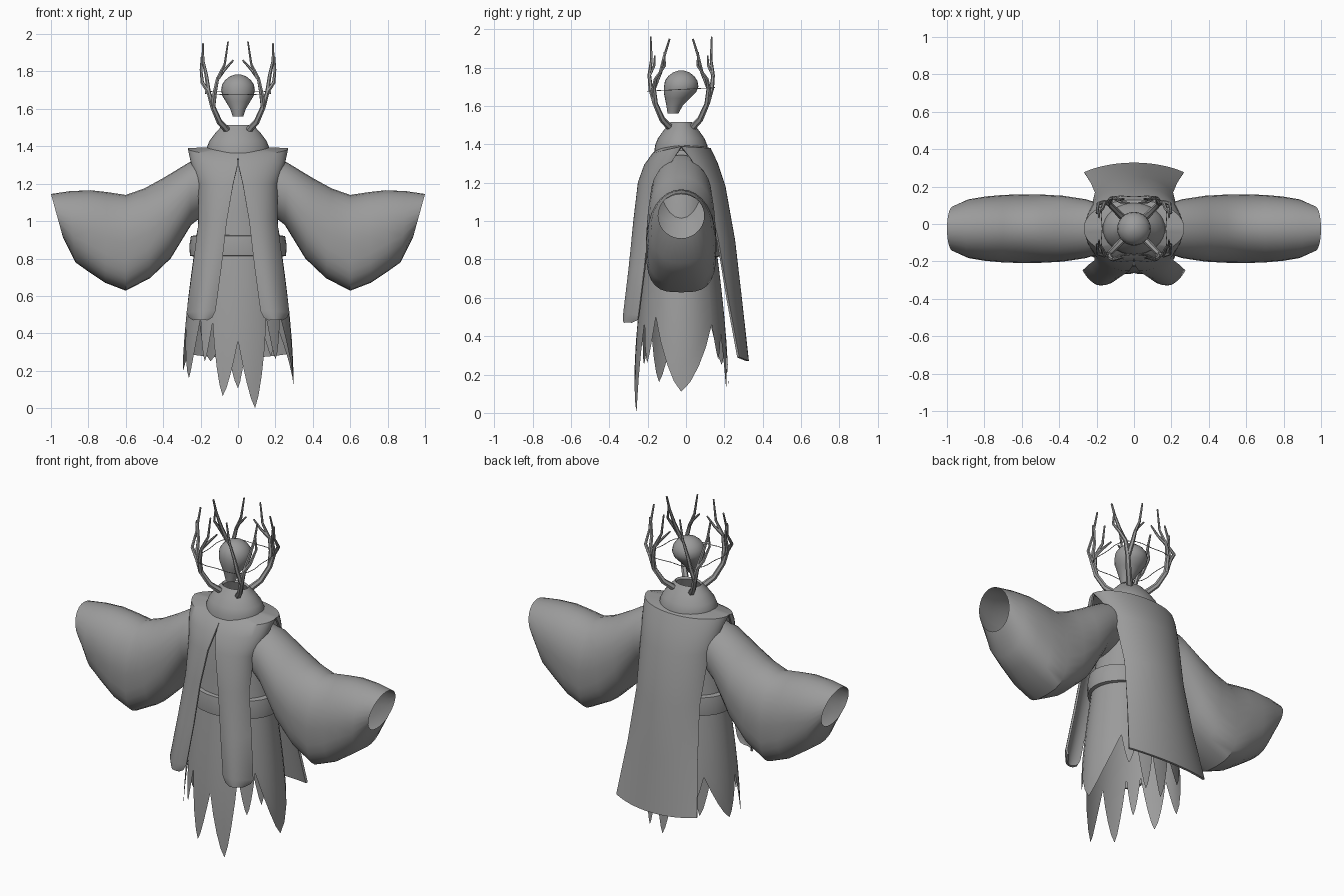
import bpy, bmesh
from math import sin, cos, pi, radians

if "Cube" in bpy.data.objects:
    bpy.data.objects.remove(bpy.data.objects["Cube"])

CY = -0.025  # depth of the body axis

grey = bpy.data.materials.new("plain_grey")
grey.use_nodes = True
colour = (0.33, 0.33, 0.33, 1)
grey.diffuse_color = colour
grey.node_tree.nodes["Principled BSDF"].inputs["Base Color"].default_value = colour


def finish(obj, angle=40):
    """Apply curves and modifiers, then smooth the shading."""
    bpy.ops.object.select_all(action='DESELECT')
    obj.select_set(True)
    bpy.context.view_layer.objects.active = obj
    bpy.ops.object.convert(target='MESH')
    bpy.ops.object.shade_smooth_by_angle(angle=radians(angle))


def loft(name, *sheets, closed=True, caps=False, mirror=False, thickness=0.0, angle=40):
    """Skin lists of point rows into sheets or tubes welded where they meet."""
    bm = bmesh.new()
    for rows in sheets:
        grid = [[bm.verts.new(p) for p in row] for row in rows]
        n = len(grid[0])
        for a, b in zip(grid, grid[1:]):
            for i in range(n if closed else n - 1):
                j = (i + 1) % n
                bm.faces.new((a[i], a[j], b[j], b[i]))
        if caps:
            bm.faces.new(grid[0])
            bm.faces.new(grid[-1])
    bmesh.ops.remove_doubles(bm, verts=bm.verts, dist=0.0005)
    bmesh.ops.recalc_face_normals(bm, faces=bm.faces)
    mesh = bpy.data.meshes.new(name)
    bm.to_mesh(mesh)
    bm.free()
    mesh.materials.append(grey)
    obj = bpy.data.objects.new(name, mesh)
    bpy.context.collection.objects.link(obj)
    if mirror:
        obj.modifiers.new("Mirror", 'MIRROR')
    if thickness:
        mod = obj.modifiers.new("Solidify", 'SOLIDIFY')
        mod.thickness = thickness
        mod.offset = 0
    finish(obj, angle)


def oval(z, rx, ry, cy=CY, n=32):
    return [(rx * sin(2 * pi * i / n), cy - ry * cos(2 * pi * i / n), z) for i in range(n)]


# Head: round skull narrowing to a blunt chin
head = [(1.56, .028, -.068), (1.60, .042, -.06), (1.64, .066, -.044), (1.67, .084, -.032),
        (1.70, .09, CY), (1.73, .085, CY), (1.755, .068, CY), (1.775, .042, CY), (1.785, .012, CY)]
loft("head", [oval(z, r, r, y, 24) for z, r, y in head], caps=True, angle=60)

# Collar: open cone with a turned-in rim
collar = [(1.365, .166, .14), (1.395, .166, .136), (1.43, .152, .122), (1.475, .118, .09),
          (1.515, .08, .056), (1.505, .072, .048), (1.42, .1, .08)]
loft("collar", [oval(*c) for c in collar])

# Torso and sash
torso = [(1.37, .13, .11), (1.25, .17, .145), (1.05, .2, .165), (.88, .23, .18)]
loft("torso", [oval(*t) for t in torso])
sash = [(.81, .235, .18), (.815, .257, .2), (.87, .26, .203), (.92, .252, .195), (.928, .2, .16)]
loft("sash", [oval(*s) for s in sash])

# Skirt with a ragged hem: (angle from the front, height), valleys and tips alternate
hem = [(-180, .105), (-166, .4), (-150, .25), (-132, .46), (-98, .2), (-80, .43), (-62, .16),
       (-46, .48), (-37, .25), (-29, .46), (-16, .065), (0, .36), (18, 0), (33, .48),
       (43, .26), (54, .5), (90, .11), (134, .46), (143, .28), (152, .42), (162, .13),
       (171, .36), (180, .105)]
columns = []
for (a0, z0), (a1, z1) in zip(hem, hem[1:]):
    for k in range(4):
        f = k / 4
        ease = f ** 1.4 if z0 < z1 else 1 - (1 - f) ** 1.4
        columns.append((a0 + (a1 - a0) * f, z0 + (z1 - z0) * ease))


def skirt_point(angle, z):
    drop = (0.9 - z) / 0.9
    rx = 0.225 + 0.125 * drop - 0.055 * drop ** 3
    ry = 0.178 + 0.115 * drop - 0.048 * drop ** 3
    a = radians(angle)
    return (rx * sin(a), CY - ry * cos(a), z)


rows = [[skirt_point(a, 0.88 + (z - 0.88) * k / 6) for a, z in columns] for k in range(7)]
loft("ragged_skirt", rows)


# Cloak: each row is an arc from the middle line out to the free edge,
# (z, z, x, x, y, y at both ends, bulge, arc angle)
def panel(table, side):
    rows = []
    for z0, z1, x0, x1, y0, y1, bulge, arc in table:
        row = []
        arc = radians(arc)
        for i in range(13):
            t = i / 12
            s = sin(t * arc) / sin(arc)
            c = (1 - cos(t * arc)) / (1 - cos(arc))
            row.append((x0 + (x1 - x0) * s,
                        y0 + (y1 - y0) * c + side * bulge * sin(pi * t),
                        z0 + (z1 - z0) * c))
        rows.append(row)
    return rows


front_flap = panel([
    (1.38, 1.39, 0, .14, -.135, CY, 0, 90),
    (1.35, 1.385, 0, .265, -.17, CY, 0, 90),
    (1.29, 1.33, .004, .25, -.213, -.06, 0, 90),
    (1.20, 1.20, .025, .208, -.245, -.15, 0, 80),
    (1.00, 1.00, .06, .205, -.268, -.19, .005, 65),
    (.75, .75, .09, .238, -.288, -.215, .015, 55),
    (.52, .51, .122, .27, -.31, -.245, .022, 50),
    (.485, .485, .14, .257, -.312, -.25, .02, 50),
    (.472, .472, .165, .235, -.316, -.28, .01, 50)], -1)

back_cape = panel([
    (1.385, 1.39, 0, .14, .09, CY, 0, 90),
    (1.375, 1.385, 0, .265, .125, CY, 0, 90),
    (1.30, 1.33, 0, .25, .16, .02, 0, 85),
    (1.18, 1.20, 0, .22, .2, .1, 0, 70),
    (.90, .90, 0, .205, .25, .165, 0, 55),
    (.60, .60, 0, .228, .285, .215, 0, 45),
    (.27, .29, 0, .264, .322, .272, 0, 40)], 1)

loft("cloak", front_flap, back_cape, closed=False, mirror=True, thickness=0.012)


# Wide hanging sleeves: top x, top z, bottom x, bottom z, half width, squareness below
def sleeve_ring(xt, zt, xb, zb, half, power, n=28):
    ring = []
    for i in range(n):
        a = 2 * pi * i / n
        c, s = cos(a), sin(a)
        p = power if s < 0 else 2
        w = abs(c) ** (2 / p) * (1 if c > 0 else -1)
        h = abs(s) ** (2 / p) * (1 if s > 0 else -1)
        f = (h + 1) / 2
        ring.append((xb + (xt - xb) * f, CY + half * w, zb + (zt - zb) * f))
    return ring


sleeve = [(.16, 1.345, .16, 1.05, .125, 2), (.26, 1.315, .25, .98, .157, 2),
          (.40, 1.23, .36, .80, .176, 2.4), (.50, 1.175, .47, .695, .182, 2.8),
          (.60, 1.14, .60, .628, .184, 3.2), (.70, 1.155, .71, .67, .18, 3),
          (.79, 1.165, .80, .73, .172, 2.6), (.90, 1.16, .87, .78, .157, 2.3),
          (1.0, 1.145, .935, .91, .12, 2)]
loft("sleeves", [sleeve_ring(*s) for s in sleeve], mirror=True)


# Branching horns and the wire hoop around the head
def wire(name, paths, depth, cyclic=False, turn=0, flip=1):
    data = bpy.data.curves.new(name, 'CURVE')
    data.dimensions = '3D'
    data.bevel_depth = depth
    data.bevel_resolution = 1
    data.use_fill_caps = True
    for points, r0, r1 in paths:
        line = data.splines.new('POLY')
        line.points.add(len(points) - 1)
        line.use_cyclic_u = cyclic
        for i, (p, (x, y, z)) in enumerate(zip(line.points, points)):
            p.co = (x, y * flip, z, 1)
            p.radius = r0 + (r1 - r0) * i / (len(points) - 1)
    data.materials.append(grey)
    obj = bpy.data.objects.new(name, data)
    bpy.context.collection.objects.link(obj)
    obj.location = (0, CY, 0)
    obj.rotation_euler.z = turn
    finish(obj)


fork, bend, knot = (.19, 0, 1.61), (.212, .01, 1.69), (.195, -.04, 1.76)
horn = [
    ([(.08, 0, 1.485), (.14, 0, 1.53), fork, bend, (.195, .045, 1.78), (.195, .07, 1.86),
      (.175, .09, 1.95)], 1, .3),
    ([fork, (.2, -.025, 1.69), knot, (.16, -.06, 1.84), (.15, -.075, 1.96)], .8, .25),
    ([bend, (.23, .04, 1.74), (.2, .08, 1.81), (.2, .075, 1.88)], .65, .25),
    ([knot, (.15, -.05, 1.81), (.115, -.08, 1.86)], .55, .25)]
for k, place in enumerate(("back_left", "back_right", "front_right", "front_left")):
    wire("horn_" + place, horn, 0.018, turn=pi / 4 + k * pi / 2, flip=1 if k % 2 else -1)

hoop = []
for i in range(32):
    a = 2 * pi * i / 32
    r = .19 - .02 * cos(4 * a)
    hoop.append((r * cos(a), r * sin(a), 1.686 + .01 * sin(a)))
wire("head_hoop", [(hoop, 1, 1)], 0.002, cyclic=True)
